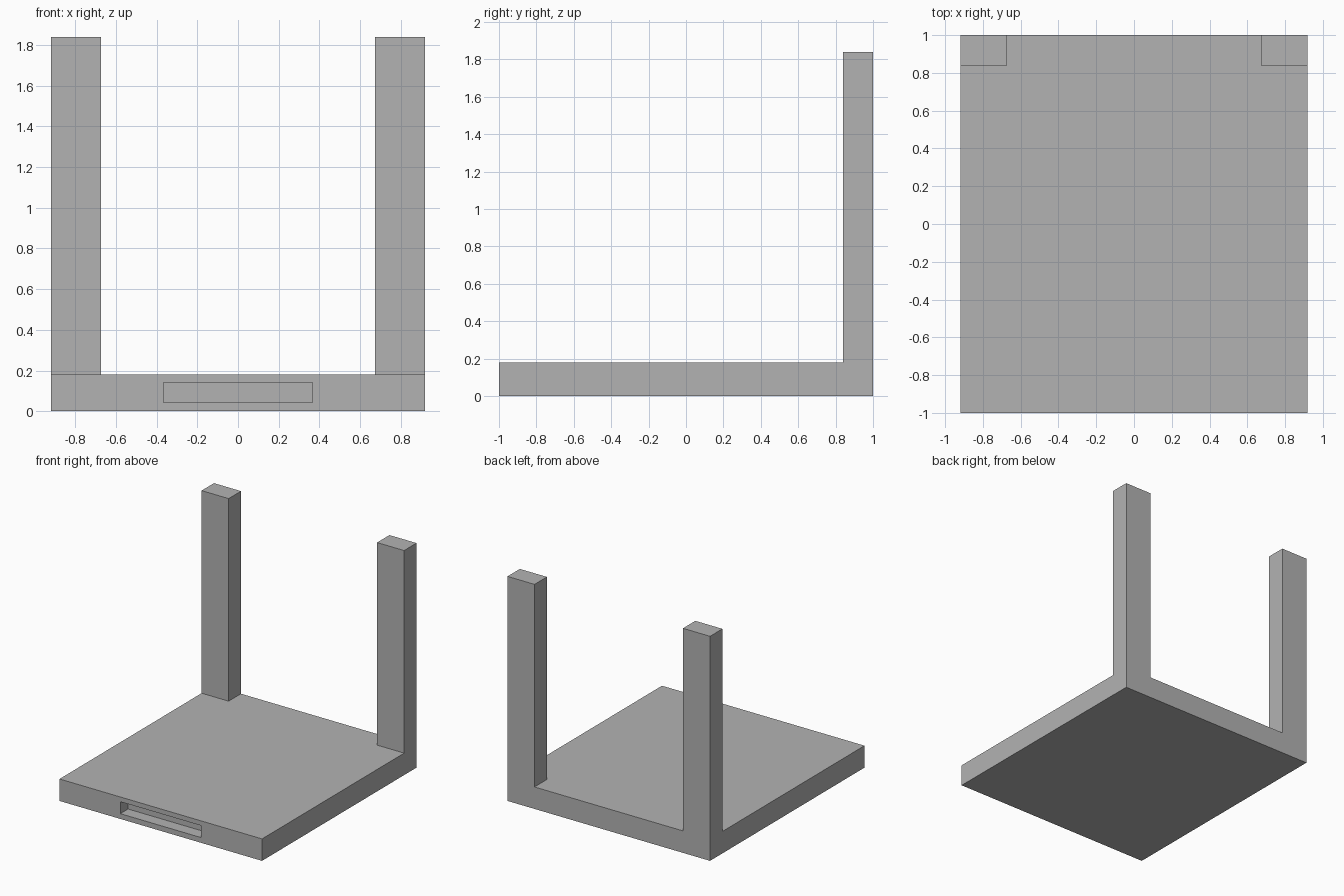
import bpy
import bmesh
from mathutils import Matrix, Vector

cube = bpy.data.objects.get("Cube")
if cube:
    bpy.data.objects.remove(cube, do_unlink=True)

# Main dimensions
HALF_W, HALF_D, BASE_H, TOP = 0.918, 1.0, 0.18, 1.84
POST_X, POST_Y = 0.673, 0.84
SLOT_X, SLOT_LOW, SLOT_HIGH, SLOT_DEPTH = 0.367, 0.043, 0.141, 0.1

grey = bpy.data.materials.new("plain grey")
grey.use_nodes = True
colour = (0.45, 0.45, 0.45, 1)
grey.diffuse_color = colour
grey.node_tree.nodes["Principled BSDF"].inputs["Base Color"].default_value = colour

bm = bmesh.new()


def cut(axis, position):
    """Slice the whole body with a plane across one axis."""
    normal = Vector((0, 0, 0))
    normal[axis] = 1
    bmesh.ops.bisect_plane(bm, geom=bm.verts[:] + bm.edges[:] + bm.faces[:],
                           plane_co=normal * position, plane_no=normal)


def pull(rule, offset):
    """Extrude every face whose centre meets the rule."""
    bm.normal_update()
    faces = [f for f in bm.faces if rule(f.calc_center_median(), f.normal)]
    for f in bmesh.ops.extrude_discrete_faces(bm, faces=faces)["faces"]:
        bmesh.ops.translate(bm, verts=f.verts[:], vec=offset)


# Base slab
bmesh.ops.create_cube(bm, size=1, matrix=Matrix.Translation((0, 0, BASE_H / 2))
                      @ Matrix.Diagonal((2 * HALF_W, 2 * HALF_D, BASE_H, 1)))
for side in (-1, 1):
    cut(0, side * POST_X)
    cut(0, side * SLOT_X)
cut(1, POST_Y)
cut(2, SLOT_LOW)
cut(2, SLOT_HIGH)

# Two posts rising from the back corners
pull(lambda c, n: n.z > 0.9 and abs(c.x) > POST_X and c.y > POST_Y,
     Vector((0, 0, TOP - BASE_H)))

# Recessed slot in the front edge
pull(lambda c, n: n.y < -0.9 and abs(c.x) < SLOT_X and SLOT_LOW < c.z < SLOT_HIGH,
     Vector((0, SLOT_DEPTH, 0)))

# Merge the construction cuts back into clean flat faces
bmesh.ops.dissolve_limit(bm, angle_limit=0.01, verts=bm.verts[:], edges=bm.edges[:])
bmesh.ops.recalc_face_normals(bm, faces=bm.faces[:])

mesh = bpy.data.meshes.new("base_with_posts")
bm.to_mesh(mesh)
bm.free()
mesh.materials.append(grey)
bpy.context.collection.objects.link(bpy.data.objects.new("base_with_posts", mesh))
